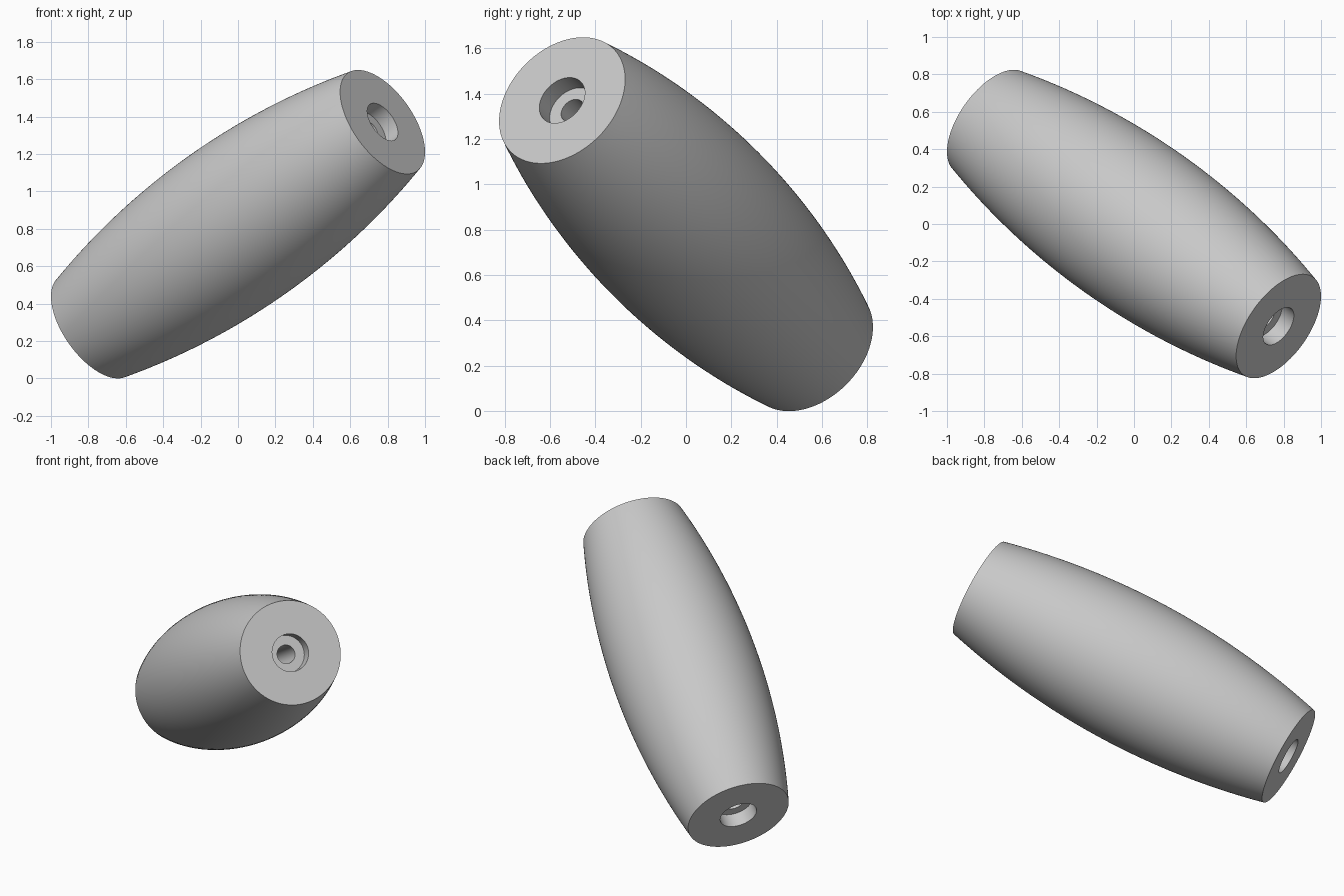
import bpy, bmesh, math
from mathutils import Vector, Matrix

cube = bpy.data.objects.get("Cube")
if cube:
    bpy.data.objects.remove(cube, do_unlink=True)

HALF = 1.093         # half length along the axis
END_R, MID_R = 0.321, 0.45
BORE_R, RECESS_R, RECESS_DEPTH = 0.057, 0.116, 0.09
SEGMENTS, STEPS = 128, 40

# Single colour
grey = bpy.data.materials.new("light grey")
grey.use_nodes = True
colour = (0.58, 0.58, 0.58, 1)
grey.diffuse_color = colour
grey.node_tree.nodes["Principled BSDF"].inputs["Base Color"].default_value = colour

# Closed profile (radius, height): bulging arc outside, stepped bore inside
sag = MID_R - END_R
arc_r = (HALF ** 2 + sag ** 2) / (2 * sag)
heights = [HALF * (2 * i / STEPS - 1) for i in range(STEPS + 1)]
profile = [(MID_R - arc_r + math.sqrt(arc_r ** 2 - h * h), h) for h in heights]
floor = HALF - RECESS_DEPTH
profile += [(RECESS_R, HALF), (RECESS_R, floor), (BORE_R, floor),
            (BORE_R, -floor), (RECESS_R, -floor), (RECESS_R, -HALF)]

# Revolve the profile around z
bm = bmesh.new()
verts = [bm.verts.new((r, 0, h)) for r, h in profile]
edges = [bm.edges.new((v, verts[i - 1])) for i, v in enumerate(verts)]
bmesh.ops.spin(bm, geom=verts + edges, cent=(0, 0, 0), axis=(0, 0, 1),
               angle=math.tau, steps=SEGMENTS, use_merge=False)
bmesh.ops.remove_doubles(bm, verts=bm.verts, dist=0.0001)
bmesh.ops.recalc_face_normals(bm, faces=bm.faces)

# Tilt the axis and rest the body on the ground
axis = Vector((math.sqrt(0.5), -0.5, 0.5))
tilt = axis.to_track_quat('Z', 'Y').to_matrix().to_4x4()
bmesh.ops.transform(bm, matrix=tilt, verts=bm.verts)
lowest = min(v.co.z for v in bm.verts)
bmesh.ops.translate(bm, vec=(0, 0, -lowest), verts=bm.verts)

mesh = bpy.data.meshes.new("barrel_handle")
bm.to_mesh(mesh)
bm.free()
mesh.materials.append(grey)
handle = bpy.data.objects.new("barrel_handle", mesh)
bpy.context.collection.objects.link(handle)
bpy.ops.object.select_all(action='DESELECT')
handle.select_set(True)
bpy.context.view_layer.objects.active = handle
bpy.ops.object.shade_smooth_by_angle(angle=math.radians(30))
